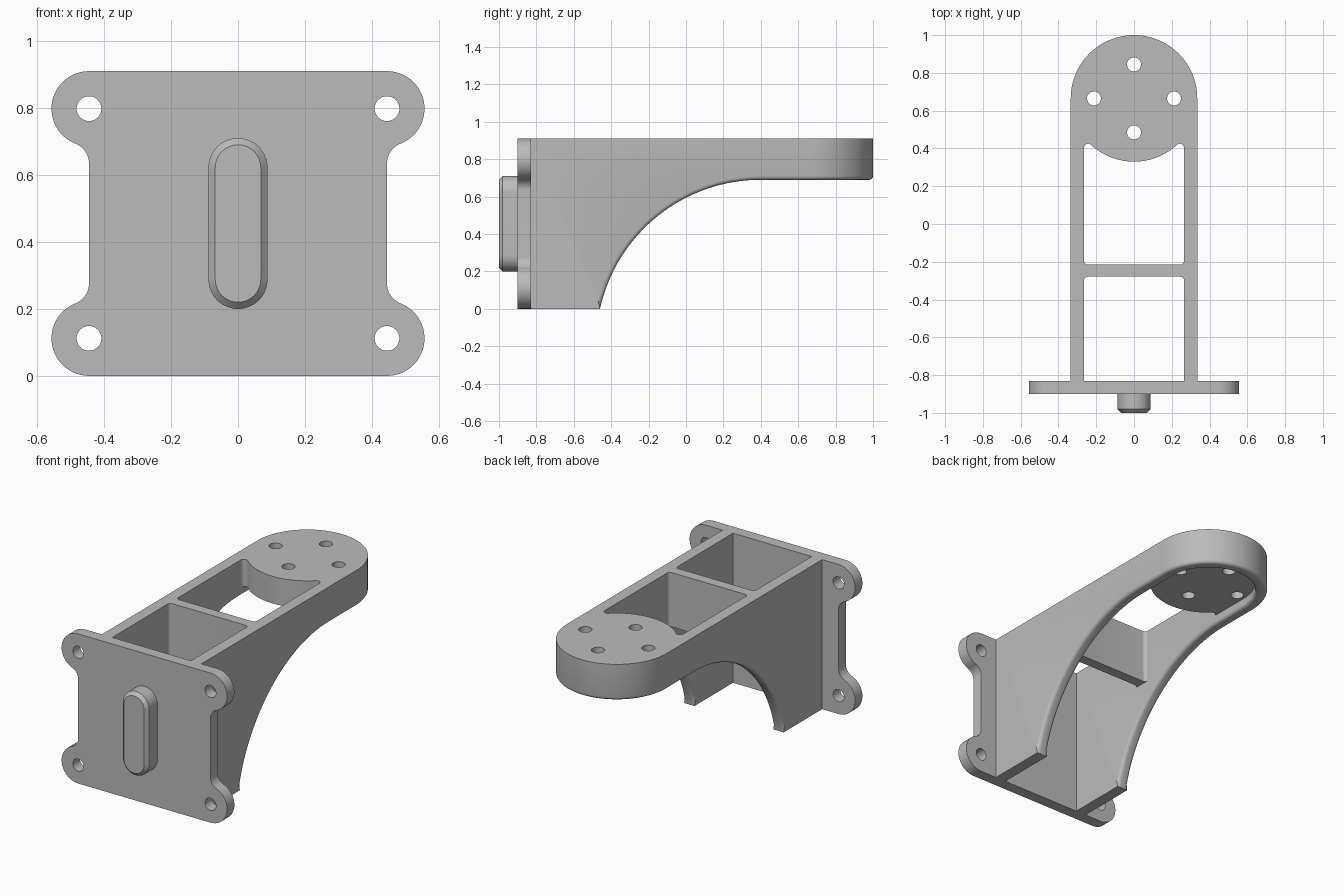
import bpy, bmesh
from math import sin, cos, radians, degrees, atan2, sqrt

if "Cube" in bpy.data.objects:
    bpy.data.objects.remove(bpy.data.objects["Cube"], do_unlink=True)

grey = bpy.data.materials.new("plain_grey")
grey.use_nodes = True
colour = (0.5, 0.5, 0.5, 1)
grey.diffuse_color = colour
grey.node_tree.nodes["Principled BSDF"].inputs["Base Color"].default_value = colour

TOP = 0.91            # top of the whole bracket
BACK = -0.83          # rear face of the mounting plate
OUT, INN = 0.335, 0.265   # outer and inner half width of the arm
HEAD_Y = 0.665        # centre of the round head


def arc(cx, cy, r, a0, a1, n=16):
    angles = [radians(a0 + (a1 - a0) * i / n) for i in range(n + 1)]
    return [(cx + r * cos(a), cy + r * sin(a)) for a in angles]


def mirror_x(half):
    """Close a right-hand half outline with its mirror image."""
    return half + [(-x, y) for x, y in reversed(half)]


def mirror_y(half, mid):
    return half + [(x, 2 * mid - y) for x, y in reversed(half)]


def prism(name, outline, axis, lo, hi):
    place = {"x": lambda a, b, h: (h, a, b),
             "y": lambda a, b, h: (a, h, b),
             "z": lambda a, b, h: (a, b, h)}[axis]
    clean = []
    for p in outline:
        if not clean or abs(p[0] - clean[-1][0]) + abs(p[1] - clean[-1][1]) > 1e-5:
            clean.append(p)
    if abs(clean[0][0] - clean[-1][0]) + abs(clean[0][1] - clean[-1][1]) < 1e-5:
        clean.pop()
    bm = bmesh.new()
    rings = [[bm.verts.new(place(a, b, h)) for a, b in clean] for h in (lo, hi)]
    for ring in rings:
        bm.faces.new(ring)
    for i in range(len(clean)):
        j = (i + 1) % len(clean)
        bm.faces.new((rings[0][i], rings[0][j], rings[1][j], rings[1][i]))
    bmesh.ops.recalc_face_normals(bm, faces=bm.faces)
    mesh = bpy.data.meshes.new(name)
    bm.to_mesh(mesh)
    bm.free()
    mesh.materials.append(grey)
    obj = bpy.data.objects.new(name, mesh)
    bpy.context.collection.objects.link(obj)
    return obj


def cut(obj, cutter):
    """Subtract the cutter, then discard it."""
    mod = obj.modifiers.new("cut", "BOOLEAN")
    mod.operation, mod.solver, mod.object = "DIFFERENCE", "EXACT", cutter
    cutter.hide_render = True
    graph = bpy.context.evaluated_depsgraph_get()
    mesh = bpy.data.meshes.new_from_object(obj.evaluated_get(graph))
    obj.modifiers.clear()
    obj.data = mesh
    bpy.data.objects.remove(cutter, do_unlink=True)


def drill(obj, centres, axis, lo, hi):
    for a, b in centres:
        cut(obj, prism("drill", arc(a, b, 0.037, 0, 360, 32), axis, lo, hi))


def bevel(obj, rule, width, segments):
    bm = bmesh.new()
    bm.from_mesh(obj.data)
    bm.normal_update()
    edges = [e for e in bm.edges if len(e.link_faces) == 2 and rule(e)]
    bmesh.ops.bevel(bm, geom=edges, offset=width, segments=segments,
                    profile=0.5, affect="EDGES", clamp_overlap=False)
    bm.to_mesh(obj.data)
    bm.free()


# Mounting plate with four ears blended into its sides
EAR_X, EAR_R, BLEND = 0.445, 0.112, 0.064
rise = sqrt((EAR_R + BLEND) ** 2 - BLEND ** 2)
meet = degrees(atan2(rise, BLEND))
ear = arc(EAR_X, EAR_R, EAR_R, -90, meet, 24)
ear += arc(EAR_X + BLEND, EAR_R + rise, BLEND, meet + 180, 180, 12)
plate = prism("mounting_plate", mirror_x(mirror_y(ear, TOP / 2)), "y", -0.9, BACK)
drill(plate, [(sx * EAR_X, z) for sx in (-1, 1) for z in (EAR_R, TOP - EAR_R)],
      "y", -1.1, -0.7)

# Raised locating key with a chamfered front edge
key_half = arc(0, 0.622, 0.088, 90, 0) + arc(0, 0.288, 0.088, 0, -90)
key = prism("locating_key", mirror_x(key_half), "y", -1, -0.9)
bevel(key, lambda e: all(v.co.y < -0.99 for v in e.verts), 0.02, 1)

# Side walls and rounded end as one U-shaped band
outer = [(OUT, BACK)] + arc(0, HEAD_Y, OUT, 0, 180, 48) + [(-OUT, BACK)]
inner = [(-INN, BACK)] + arc(0, HEAD_Y, INN, 180, 0, 48) + [(INN, BACK)]
walls = prism("arm_walls", outer + inner, "z", 0, TOP)

# Sweeping arch underneath the arm
ARCH_Y, ARCH_Z, ARCH_R = 0.40, -0.191, 0.881
start = degrees(atan2(-ARCH_Z, -0.86))
arch = [(1.2, -0.2), (-0.46, -0.2)]
arch += arc(ARCH_Y, ARCH_Z, ARCH_R, start, 90, 32) + [(1.2, 0.69)]
cut(walls, prism("arch_cutter", arch, "x", -1, 1))


def under_edge(e):
    low, side = sorted(e.link_faces, key=lambda f: f.normal.z)
    return (low.normal.z < -0.1 and abs(side.normal.z) < 0.05
            and max(v.co.z for v in e.verts) > 0.005)


bevel(walls, under_edge, 0.02, 4)

# Drilled head disc, blended into the walls with small fillets
FILLET = 0.022
fx = INN - FILLET
drop = sqrt((OUT + FILLET) ** 2 - fx ** 2)
turn = degrees(atan2(-drop, fx))
head = arc(0, HEAD_Y, OUT, -90, turn, 16)
head += arc(fx, HEAD_Y - drop, FILLET, turn + 180, 0, 8)
head += arc(0, HEAD_Y, INN, 0, 90, 24)
disc = prism("head_disc", mirror_x(head), "z", 0.745, TOP)
drill(disc, [(0.212, HEAD_Y), (-0.212, HEAD_Y), (0, HEAD_Y + 0.18),
             (0, HEAD_Y - 0.18)], "z", 0.5, 1.2)

# Cross rib between the walls
RIB_Y, RIB_HALF, R = -0.247, 0.032, 0.02
corner = arc(INN - R, RIB_Y - RIB_HALF - R, R, 90, 0, 6)
rib = prism("cross_rib", mirror_x(mirror_y(corner[::1], RIB_Y)), "z", 0.58, TOP)

# Smooth shading with crisp edges
bpy.ops.object.select_all(action="DESELECT")
for part in (plate, key, walls, disc, rib):
    part.select_set(True)
    bpy.context.view_layer.objects.active = part
bpy.ops.object.shade_smooth_by_angle(angle=radians(30))
